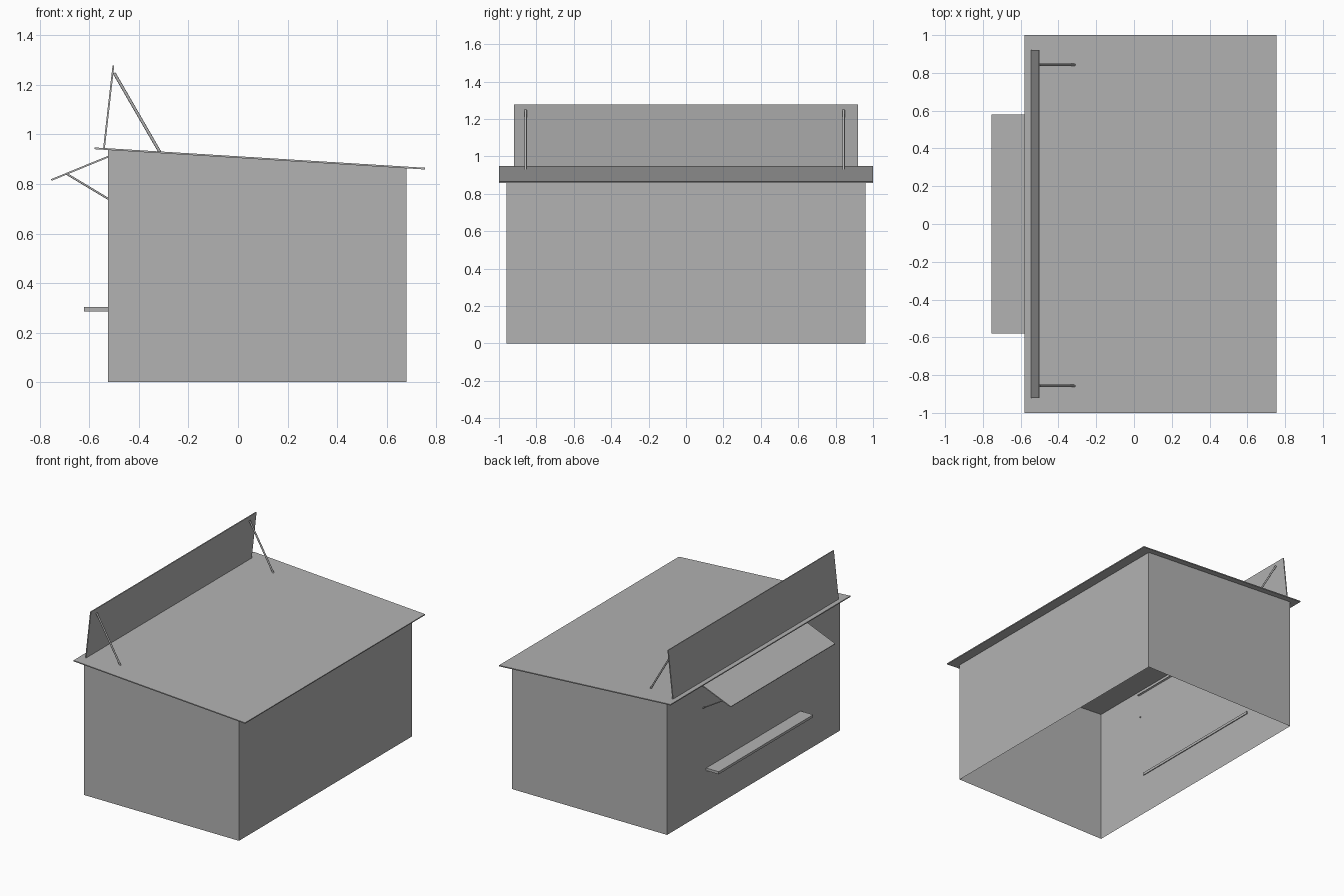
import bpy
import bmesh
from mathutils import Vector

old = bpy.data.objects.get("Cube")
if old:
    bpy.data.objects.remove(old, do_unlink=True)

GREY = (0.45, 0.45, 0.45, 1)
mat = bpy.data.materials.new("plain grey")
mat.use_nodes = True
mat.diffuse_color = GREY
mat.node_tree.nodes["Principled BSDF"].inputs["Base Color"].default_value = GREY


def finish(name, bm):
    bmesh.ops.recalc_face_normals(bm, faces=bm.faces)
    mesh = bpy.data.meshes.new(name)
    bm.to_mesh(mesh)
    bm.free()
    mesh.materials.append(mat)
    obj = bpy.data.objects.new(name, mesh)
    bpy.context.collection.objects.link(obj)
    return obj


def panel(name, start, end, half_width, thick):
    """Flat board whose centre line runs from start to end in the xz plane."""
    a, b = (Vector((p[0], 0, p[1])) for p in (start, end))
    along = (b - a).normalized()
    side = Vector((0, half_width, 0))
    up = along.cross(Vector((0, 1, 0))) * thick / 2
    bm = bmesh.new()
    face = bm.faces.new([bm.verts.new(p) for p in
                         (a - side - up, b - side - up, b + side - up, a + side - up)])
    grown = bmesh.ops.extrude_face_region(bm, geom=[face])["geom"]
    bmesh.ops.translate(bm, vec=up * 2,
                        verts=[g for g in grown if isinstance(g, bmesh.types.BMVert)])
    return finish(name, bm)


def rod(name, start, end, y, radius):
    """Thin round strut between two xz points at a given y."""
    a, b = (Vector((p[0], y, p[1])) for p in (start, end))
    bm = bmesh.new()
    bmesh.ops.create_cone(bm, cap_ends=True, segments=12, radius1=radius,
                          radius2=radius, depth=(b - a).length)
    obj = finish(name, bm)
    obj.location = (a + b) / 2
    obj.rotation_euler = (b - a).to_track_quat("Z", "Y").to_euler()
    for poly in obj.data.polygons:
        poly.use_smooth = len(poly.vertices) == 4
    return obj


# Sloping roof line
ROOF_LEFT, ROOF_RIGHT = (-0.58, 0.944), (0.755, 0.862)


def roof_z(x):
    t = (x - ROOF_LEFT[0]) / (ROOF_RIGHT[0] - ROOF_LEFT[0])
    return ROOF_LEFT[1] + t * (ROOF_RIGHT[1] - ROOF_LEFT[1])


# Hollow kiosk walls, open underneath
bm = bmesh.new()
corners = [(-0.525, -0.96), (0.68, -0.96), (0.68, 0.96), (-0.525, 0.96)]
low = [bm.verts.new((x, y, 0)) for x, y in corners]
high = [bm.verts.new((x, y, roof_z(x))) for x, y in corners]
for i in range(4):
    j = (i + 1) % 4
    bm.faces.new((low[i], low[j], high[j], high[i]))
finish("walls", bm)

# Roof, sign board, awning and serving shelf
panel("roof", ROOF_LEFT, ROOF_RIGHT, 1.0, 0.007)
panel("sign_board", (-0.541, 0.943), (-0.503, 1.278), 0.92, 0.007)
panel("awning", (-0.754, 0.816), (-0.517, 0.913), 0.58, 0.007)
panel("serving_shelf", (-0.622, 0.295), (-0.519, 0.295), 0.525, 0.018)

# Struts behind the sign and below the awning
for label, sign_y, awning_y in (("front", -0.857, -0.56), ("back", 0.843, 0.56)):
    rod(label + "_sign_strut", (-0.5, 1.248), (-0.315, 0.928), sign_y, 0.006)
    rod(label + "_awning_strut", (-0.692, 0.841), (-0.519, 0.737), awning_y, 0.004)
